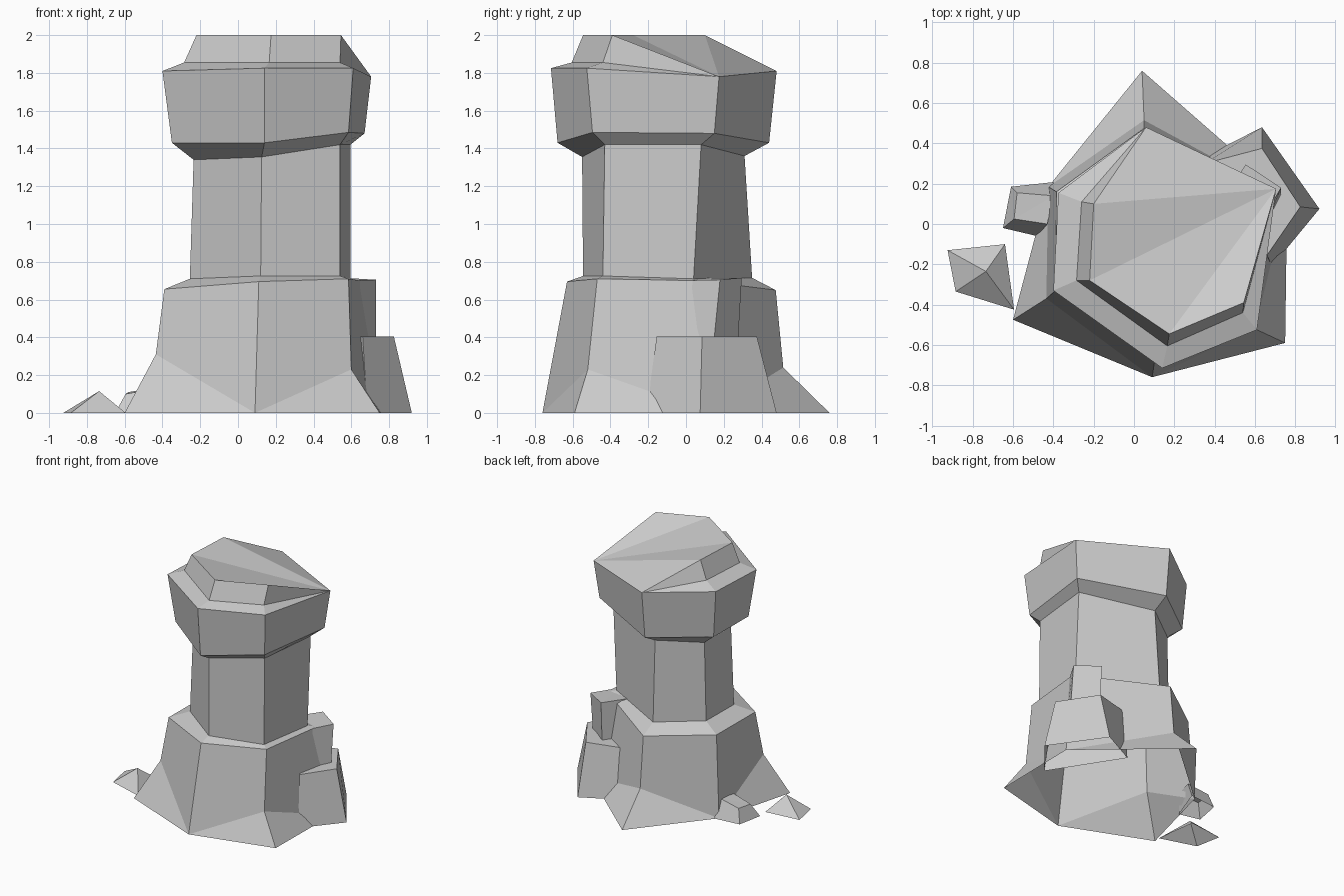
import bpy, bmesh


def loft(name, rings, fan=0):
    """Skin stacked counter-clockwise rings; fan = corner the top is fanned from."""
    bm = bmesh.new()
    vs = [[bm.verts.new(p) for p in ring] for ring in rings]
    n = len(rings[0])
    for lo, hi in zip(vs, vs[1:]):
        for i in range(n):
            j = (i + 1) % n
            bm.faces.new((lo[i], lo[j], hi[j], hi[i]))
    if fan is not None:
        t = vs[-1]
        for k in range(1, n - 1):
            bm.faces.new((t[fan], t[(fan + k) % n], t[(fan + k + 1) % n]))
    # shared corners collapse into triangles
    bmesh.ops.remove_doubles(bm, verts=bm.verts, dist=0.0005)
    me = bpy.data.meshes.new(name)
    bm.to_mesh(me)
    bm.free()
    ob = bpy.data.objects.new(name, me)
    bpy.context.collection.objects.link(ob)
    return ob


def flat(z, *pts):
    return [(x, y, z) for x, y in pts]


# Corner order: left-front, front, right-front, right-back, back, left-back
ground = flat(0, (-.60, -.475), (.09, -.76), (.75, -.59),
              (.76, .13), (.04, .76), (-.425, .185))
# alternate corners flare out as roots, the others run straight to the ground
knee = list(ground)
knee[0], knee[2], knee[4] = (-.435, -.37, .31), (.60, -.52, .23), (.05, .515, .24)
shoulder = [(-.39, -.33, .655), (.11, -.63, .695), (.585, -.47, .71),
            (.65, .08, .70), (.05, .475, .65), (-.385, .16, .655)]
shaft_low = [(-.255, -.25, .71), (.12, -.545, .725), (.54, -.44, .725),
             (.595, .04, .71), (.05, .35, .715), (-.25, .10, .71)]
shaft_high = [(-.235, -.24, 1.34), (.125, -.55, 1.355), (.54, -.43, 1.42),
              (.595, .08, 1.42), (.06, .31, 1.36), (-.235, .10, 1.34)]
cap_low = [(-.35, -.30, 1.43), (.14, -.68, 1.43), (.585, -.495, 1.485),
           (.67, .15, 1.48), (.06, .44, 1.43), (-.345, .14, 1.43)]
cap_high = [(-.40, -.33, 1.81), (.14, -.715, 1.825), (.61, -.525, 1.825),
            (.705, .175, 1.78), (.06, .48, 1.81), (-.375, .155, 1.81)]
right_back, back = cap_high[3:5]
lip = [(-.285, -.28, 1.855), (.165, -.605, 1.855), (.54, -.44, 1.855),
       right_back, back, (-.26, .11, 1.855)]
crown = [(-.22, -.28, 2), (.175, -.545, 2), (.545, -.39, 2),
         right_back, back, (-.20, .10, 2)]

# Main pillar (open underneath)
loft("pillar_base", [ground, knee, shoulder, shaft_low], None)
loft("pillar_shaft", [shaft_low, shaft_high], None)
loft("pillar_cap", [shaft_high, cap_low, cap_high, lip, crown], 3)

# Boulders leaning on the right
loft("low_boulder", [
    flat(0, (.685, -.21), (.92, .075), (.635, .48), (.34, .33)),
    flat(.405, (.66, -.155), (.825, .085), (.635, .375), (.35, .30))])
loft("tall_boulder", [
    flat(.2, (.64, -.05), (.73, .13), (.56, .265), (.40, .10)),
    [(.60, -.04, .70), (.73, .18, .705), (.555, .295, .715), (.42, .10, .715)]])

# Loose rubble on the left
loft("rubble_block", [
    flat(0, (-.65, -.02), (-.48, -.06), (-.38, .21), (-.61, .185)),
    [(-.595, .025, .10), (-.43, 0, .13), (-.40, .14, .14), (-.58, .155, .11)]])
loft("rubble_shard", [
    flat(0, (-.885, -.335), (-.595, -.425), (-.64, -.10), (-.925, -.13)),
    [(-.735, -.235, .115)] * 4], None)
